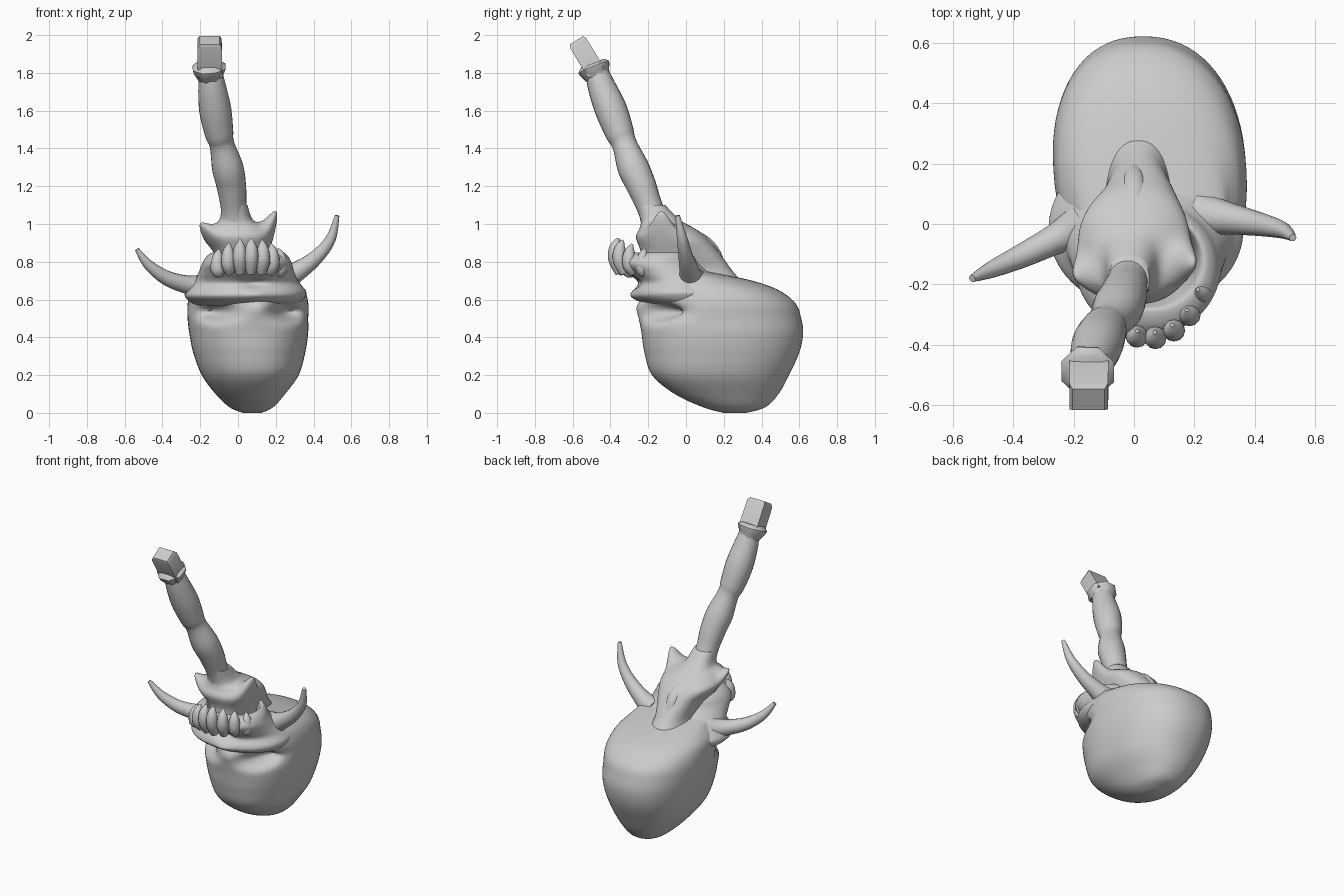
import bpy, bmesh, math
from mathutils import Vector

default_cube = bpy.data.objects.get("Cube")
if default_cube:
    bpy.data.objects.remove(default_cube, do_unlink=True)

bone = bpy.data.materials.new("bone grey")
bone.use_nodes = True
bone.diffuse_color = (0.6, 0.6, 0.6, 1)
bone.node_tree.nodes["Principled BSDF"].inputs["Base Color"].default_value = (0.6, 0.6, 0.6, 1)


def spline(rows, steps):
    """Smoothly interpolate rows of numbers."""
    result = []
    for i in range(len(rows) - 1):
        before, start = rows[max(i - 1, 0)], rows[i]
        end, after = rows[i + 1], rows[min(i + 2, len(rows) - 1)]
        for s in range(steps):
            t = s / steps
            result.append([0.5 * (2 * b + (c - a) * t + (2 * a - 5 * b + 4 * c - d) * t * t
                                  + (3 * b - a - 3 * c + d) * t ** 3)
                           for a, b, c, d in zip(before, start, end, after)])
    result.append(list(rows[-1]))
    return result


def skin(name, rings, angle=60):
    """Bridge equal rings into a closed, smooth shaded object."""
    bm = bmesh.new()
    loops = [[bm.verts.new(p) for p in ring] for ring in rings]
    count = len(loops[0])
    for low, high in zip(loops, loops[1:]):
        for k in range(count):
            j = (k + 1) % count
            bm.faces.new((low[k], low[j], high[j], high[k]))
    bm.faces.new(loops[0][::-1])
    bm.faces.new(loops[-1])
    bmesh.ops.recalc_face_normals(bm, faces=bm.faces)
    mesh = bpy.data.meshes.new(name)
    bm.to_mesh(mesh)
    bm.free()
    mesh.materials.append(bone)
    obj = bpy.data.objects.new(name, mesh)
    bpy.context.collection.objects.link(obj)
    bpy.ops.object.select_all(action="DESELECT")
    obj.select_set(True)
    bpy.context.view_layer.objects.active = obj
    bpy.ops.object.shade_smooth_by_angle(angle=math.radians(angle))


def power(value, exponent):
    return math.copysign(abs(value) ** (2 / exponent), value)


def loft(name, sections, shape, exponent=2.25, steps=6, count=72):
    """Stack rounded sections given as height, x range and y range, then sculpt them."""
    rings = []
    for z, x0, x1, y0, y1 in spline(sections, steps):
        ring = []
        for k in range(count):
            a = math.tau * k / count
            ring.append(shape(Vector((
                (x0 + x1) / 2 + (x1 - x0) / 2 * power(math.cos(a), exponent),
                (y0 + y1) / 2 + (y1 - y0) / 2 * power(math.sin(a), exponent), z))))
        rings.append(ring)
    skin(name, rings)


def tube(name, rows, count=16, steps=5, turn=0, angle=60, depth=1):
    """Sweep a round section along rows of x, y, z and radius."""
    rows = spline(rows, steps)
    points = [Vector(r[:3]) for r in rows]
    rings = []
    for i, p in enumerate(points):
        along = (points[min(i + 1, len(points) - 1)] - points[max(i - 1, 0)]).normalized()
        side = along.cross(Vector((0, 1, 0.3))).normalized()
        up = side.cross(along) * depth
        angles = [math.tau * k / count + turn for k in range(count)]
        rings.append([p + rows[i][3] * (side * math.cos(a) + up * math.sin(a)) for a in angles])
    skin(name, rings, angle)


def bump(p, x, z, width, height):
    """Soft weight around a spot seen from the front."""
    return math.exp(-((p.x - x) / width) ** 2 - ((p.z - z) / height) ** 2)


# Cranium, slightly turned, with hollowed eye sockets and a peak between them
def carve_sockets(p):
    if p.y < 0.05:
        p.y += 0.14 * (bump(p, -0.14, 0.535, 0.08, 0.045) + bump(p, 0.25, 0.535, 0.08, 0.045))
        p.y -= 0.03 * bump(p, 0.08, 0.56, 0.06, 0.05)
    p.x -= 0.06 * (p.y - 0.18)
    return p


loft("cranium", [
    (0.0, 0.03, 0.13, 0.2, 0.32),
    (0.03, -0.04, 0.19, 0.09, 0.42),
    (0.1, -0.115, 0.25, -0.06, 0.49),
    (0.2, -0.19, 0.32, -0.18, 0.545),
    (0.32, -0.235, 0.355, -0.22, 0.6),
    (0.42, -0.255, 0.37, -0.235, 0.62),
    (0.5, -0.265, 0.37, -0.245, 0.61),
    (0.58, -0.265, 0.37, -0.23, 0.58),
    (0.65, -0.25, 0.35, -0.2, 0.49),
    (0.7, -0.21, 0.31, -0.2, 0.35),
    (0.74, -0.17, 0.28, -0.2, 0.16),
    (0.76, -0.1, 0.2, -0.15, 0.06)], carve_sockets)


# Face: brow ridge, cheeks and a hollow upper jaw, with a nose hollow and bridge
def carve_nose(p):
    if p.y < -0.1:
        p.y += 0.04 * bump(p, 0.08, 0.69, 0.05, 0.025) - 0.015 * bump(p, 0.09, 0.62, 0.05, 0.03)
    return p


loft("face", [
    (0.565, -0.2, 0.28, -0.15, 0.2),
    (0.585, -0.25, 0.33, -0.235, 0.24),
    (0.615, -0.28, 0.355, -0.28, 0.25),
    (0.645, -0.275, 0.36, -0.28, 0.25),
    (0.69, -0.235, 0.325, -0.26, 0.2),
    (0.74, -0.21, 0.3, -0.31, 0.13),
    (0.79, -0.19, 0.285, -0.365, 0.08),
    (0.83, -0.165, 0.265, -0.34, 0.06),
    (0.85, -0.13, 0.235, -0.29, 0.04),
    (0.83, -0.11, 0.215, -0.27, 0.03),
    (0.74, -0.1, 0.2, -0.24, 0.02)], carve_nose, exponent=2.05)


# Skull base and lower jaw under the neck, its two corners drawn out to points
def pull_corners(p):
    if p.y < 0:
        right = bump(p, -0.18, 0.95, 0.06, 0.04) * math.exp(-((p.y + 0.18) / 0.06) ** 2)
        left = bump(p, 0.17, 0.95, 0.06, 0.045) * math.exp(-((p.y + 0.13) / 0.06) ** 2)
        p += right * Vector((-0.035, 0, 0.06)) + left * Vector((0.03, 0, 0.115))
    return p


loft("jaw_base", [
    (0.7, -0.11, 0.14, -0.25, 0.29),
    (0.76, -0.1, 0.13, -0.25, 0.24),
    (0.85, -0.13, 0.16, -0.24, 0.175),
    (0.93, -0.185, 0.185, -0.265, 0.11),
    (0.98, -0.15, 0.145, -0.245, 0.04),
    (1.02, -0.1, 0.08, -0.24, -0.03),
    (1.1, -0.085, 0.05, -0.26, -0.11)], pull_corners, exponent=2.4)
tube("rear_knob", [(0, 0.0, 0.96, 0.015), (0, 0.07, 0.91, 0.045),
                   (0, 0.14, 0.85, 0.04), (0, 0.2, 0.77, 0.015)])

# Teeth along the front of the upper jaw, shorter towards the sides
arch = [(-0.105, -0.3), (-0.05, -0.345), (0.01, -0.365), (0.07, -0.37),
        (0.13, -0.345), (0.18, -0.295), (0.22, -0.225)]
for i, (x, y) in enumerate(arch):
    height = 0.925 - 0.055 * (abs(x - 0.06) / 0.16) ** 2
    outward = Vector((x - 0.04, y + 0.05)).normalized()
    base, belly, tip = [Vector((x, y)) + outward * d for d in (-0.02, 0.005, -0.012)]
    tube(f"tooth_{i + 1}", [(*base, 0.74, 0.025), (*belly, height - 0.11, 0.037),
                            (*belly, height - 0.045, 0.03), (*tip, height, 0.006)], count=12, steps=4)

# Horns
tube("horn_right", [(-0.17, 0.0, 0.67, 0.075), (-0.25, -0.045, 0.675, 0.052), (-0.37, -0.105, 0.71, 0.04),
                    (-0.47, -0.15, 0.78, 0.028), (-0.535, -0.18, 0.865, 0.012)])
tube("horn_left", [(0.22, 0.03, 0.7, 0.08), (0.3, 0.02, 0.74, 0.056), (0.41, 0.0, 0.82, 0.04),
                   (0.49, -0.02, 0.92, 0.028), (0.525, -0.045, 1.045, 0.012)])

# Bulging neck that forms the grip
tube("neck", [
    (-0.01, -0.13, 0.95, 0.11),
    (-0.02, -0.18, 1.06, 0.07),
    (-0.035, -0.235, 1.2, 0.078),
    (-0.055, -0.28, 1.3, 0.083),
    (-0.085, -0.325, 1.42, 0.066),
    (-0.1, -0.35, 1.48, 0.076),
    (-0.12, -0.395, 1.6, 0.085),
    (-0.135, -0.44, 1.71, 0.076),
    (-0.145, -0.472, 1.8, 0.062)], count=24)

# Flared collar and square end post
tube("collar", [(-0.143, -0.455, 1.76, 0.06), (-0.15, -0.475, 1.8, 0.08),
                (-0.153, -0.488, 1.83, 0.094), (-0.154, -0.496, 1.85, 0.068)],
     count=8, steps=2, turn=math.pi / 8, angle=45)
tube("end_post", [(-0.148, -0.475, 1.8, 0.092), (-0.15, -0.57, 1.957, 0.09), (-0.15, -0.58, 1.973, 0.075)],
     count=4, steps=1, turn=math.pi / 4, angle=30, depth=0.78)
